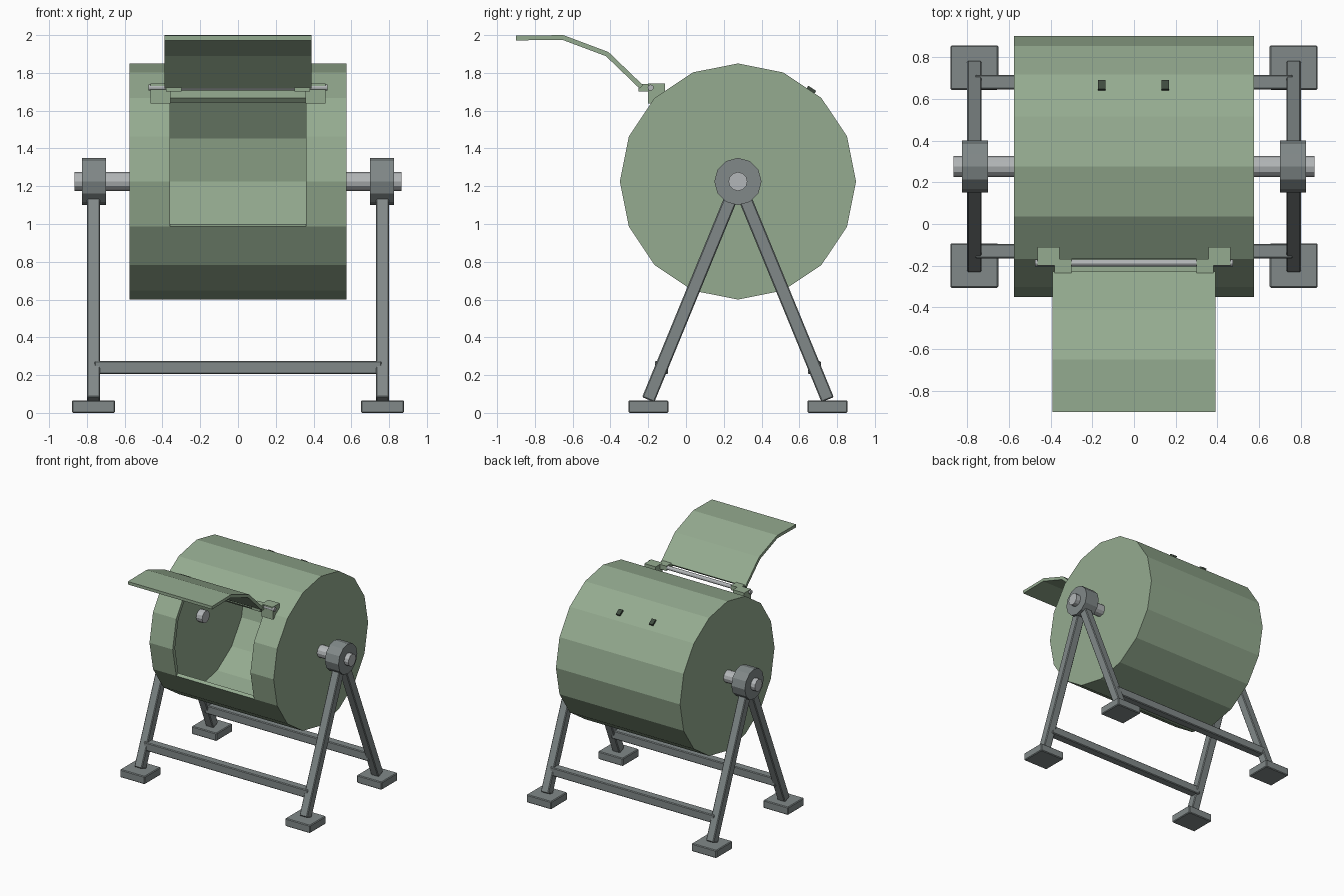
import bpy, bmesh, math
from mathutils import Vector

if "Cube" in bpy.data.objects:
    bpy.data.objects.remove(bpy.data.objects["Cube"])

CY, CZ, R = 0.275, 1.225, 0.625      # drum axis and radius
N = 16                               # drum facets


def material(name, rgb):
    m = bpy.data.materials.new(name)
    m.diffuse_color = (*rgb, 1)
    m.use_nodes = True
    m.node_tree.nodes["Principled BSDF"].inputs["Base Color"].default_value = m.diffuse_color
    return m


GREEN = material("drum_green", (0.30, 0.41, 0.28))
DARK = material("dark_green", (0.05, 0.07, 0.05))
STEEL = material("frame_grey", (0.22, 0.25, 0.25))
PALE = material("shaft_grey", (0.45, 0.47, 0.48))


def from_bmesh(name, bm, mat):
    bmesh.ops.recalc_face_normals(bm, faces=bm.faces)
    me = bpy.data.meshes.new(name)
    bm.to_mesh(me)
    bm.free()
    me.materials.append(mat)
    ob = bpy.data.objects.new(name, me)
    bpy.context.collection.objects.link(ob)
    return ob


def box(name, centre, size, mat, rot_x=0.0, bevel=0.0):
    bm = bmesh.new()
    bmesh.ops.create_cube(bm, size=1)
    bmesh.ops.scale(bm, vec=size, verts=bm.verts)
    ob = from_bmesh(name, bm, mat)
    ob.location = centre
    ob.rotation_euler.x = rot_x
    if bevel:
        b = ob.modifiers.new("bevel", "BEVEL")
        b.width, b.segments = bevel, 1
    return ob


def rod(name, x0, x1, y, z, r, sides, mat):
    bpy.ops.mesh.primitive_cylinder_add(
        vertices=sides, radius=r, depth=abs(x1 - x0),
        location=((x0 + x1) / 2, y, z), rotation=(0, math.pi / 2, 0))
    ob = bpy.context.object
    ob.name = name
    ob.data.materials.append(mat)
    return ob


def sheet(name, xs, profile, skip, thickness, closed, mat):
    """Sweep a (y, z) profile along x stations, skipping some quads, then thicken."""
    bm = bmesh.new()
    cols = [[bm.verts.new((x, y, z)) for y, z in profile] for x in xs]
    n = len(profile)
    for i in range(len(xs) - 1):
        for j in range(n if closed else n - 1):
            if not skip(i, j):
                k = (j + 1) % n
                bm.faces.new((cols[i][j], cols[i + 1][j], cols[i + 1][k], cols[i][k]))
    me = bpy.data.meshes.new(name)
    bm.to_mesh(me)
    bm.free()
    me.materials.append(mat)
    ob = bpy.data.objects.new(name, me)
    bpy.context.collection.objects.link(ob)
    s = ob.modifiers.new("thickness", "SOLIDIFY")
    s.thickness, s.offset, s.use_even_offset = thickness, -1, True
    return ob


# Drum shell: three front facets are open between the side bands
ring = [(CY - R * math.cos(a), CZ - R * math.sin(a))
        for a in (2 * math.pi * j / N for j in range(N))]
open_facets = (0, N - 1, N - 2)
sheet("drum_shell", (-0.545, -0.36, 0.36, 0.545), ring[::-1],
      lambda i, j: i == 1 and (N - 2 - j) % N in open_facets,
      0.03, True, GREEN)

# Raised lid, swung open on its hinge
sheet("lid", (-0.39, 0.39),
      [(-0.90, 1.997), (-0.65, 2.0), (-0.41, 1.91), (-0.228, 1.735)],
      lambda i, j: False, 0.025, False, GREEN)

# Hinge pin
rod("hinge_pin", -0.475, 0.475, -0.187, 1.722, 0.016, 12, PALE)

# Latch tabs on the back of the drum
for x in (-0.155, 0.15):
    box("latch_tab", (x, 0.66, 1.706), (0.035, 0.05, 0.03), DARK, rot_x=math.radians(-33.75))

for s in (-1, 1):
    # Drum ends, shafts and bearings
    rod("drum_end", s * 0.545, s * 0.575, CY, CZ, R, N, GREEN)
    rod("axle_stub", s * 0.49, s * 0.865, CY, CZ, 0.05, 12, PALE)
    rod("bearing", s * 0.70, s * 0.825, CY, CZ, 0.125, 12, STEEL)
    # Hinge lugs on drum and lid
    box("drum_hinge_lug", (s * 0.41, -0.155, 1.69), (0.105, 0.09, 0.105), GREEN)
    box("lid_hinge_lug", (s * 0.34, -0.21, 1.722), (0.08, 0.085, 0.04), GREEN)
    # Splayed legs with feet
    for d in (-1, 1):
        foot = Vector((s * 0.765, CY + d * 0.475, 0.07))
        top = Vector((s * 0.765, CY + d * 0.015, 1.19))
        v = top - foot
        box("leg", (foot + top) / 2, (0.07, 0.07, v.length), STEEL,
            rot_x=math.atan2(-v.y, v.z), bevel=0.006)
        box("foot", (s * 0.765, CY + d * 0.474, 0.033), (0.23, 0.213, 0.066), STEEL, bevel=0.006)

# Cross bars joining the two leg frames
for d in (-1, 1):
    box("cross_bar", (0, CY + d * 0.405, 0.24), (1.52, 0.07, 0.07), STEEL, bevel=0.006)
